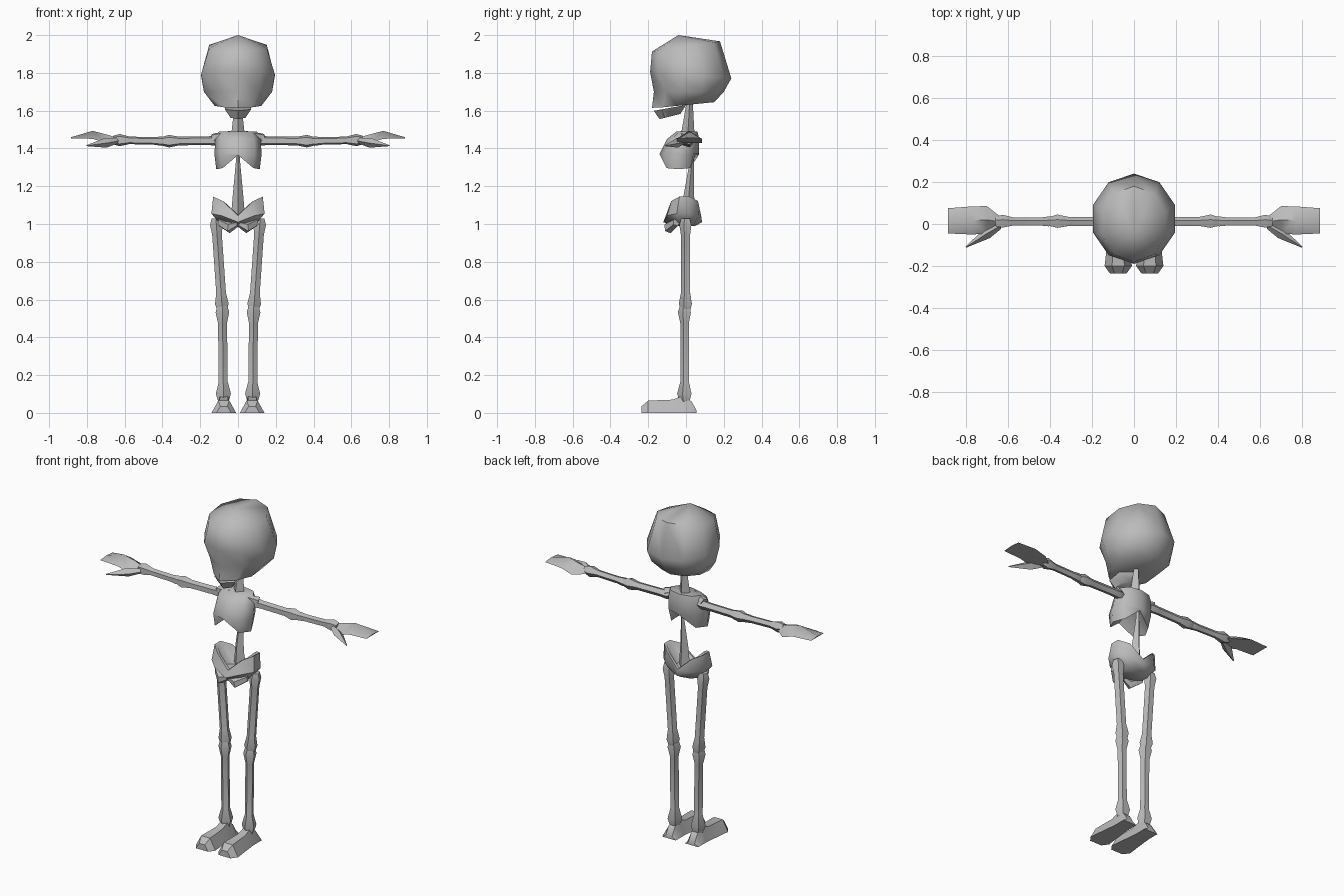
import bpy, bmesh
from math import cos, sin, pi, radians
from mathutils import Vector

if "Cube" in bpy.data.objects:
    bpy.data.objects.remove(bpy.data.objects["Cube"], do_unlink=True)

GREY = (0.5, 0.5, 0.5, 1)
bone_grey = bpy.data.materials.new("bone_grey")
bone_grey.use_nodes = True
bone_grey.diffuse_color = GREY
bone_grey.node_tree.nodes["Principled BSDF"].inputs["Base Color"].default_value = GREY


def loft(name, rings, start=None, end=None, side=1, angle=50):
    """Skin closed rings of points; each end is capped flat or drawn to an apex."""
    bm = bmesh.new()
    loops = [[bm.verts.new((side * x, y, z)) for x, y, z in ring] for ring in rings]
    count = len(loops[0])
    for lower, upper in zip(loops, loops[1:]):
        for i in range(count):
            j = (i + 1) % count
            bm.faces.new((lower[i], lower[j], upper[j], upper[i]))
    for loop, apex in ((loops[0], start), (loops[-1], end)):
        if apex is None:
            bm.faces.new(loop)
        else:
            tip = bm.verts.new(apex)
            for i in range(count):
                bm.faces.new((loop[i], loop[(i + 1) % count], tip))
    bmesh.ops.recalc_face_normals(bm, faces=bm.faces[:])

    mesh = bpy.data.meshes.new(name)
    bm.to_mesh(mesh)
    bm.free()
    mesh.materials.append(bone_grey)
    obj = bpy.data.objects.new(name, mesh)
    bpy.context.collection.objects.link(obj)
    bpy.ops.object.select_all(action='DESELECT')
    obj.select_set(True)
    bpy.context.view_layer.objects.active = obj
    bpy.ops.object.shade_smooth_by_angle(angle=radians(angle))


def ring(z, wide, front, back, sides=10, slope=0, lift=0, nose=0):
    """Level oval; slope tilts it backwards, lift raises its flanks, nose pulls the front point."""
    middle, depth = (front + back) / 2, (back - front) / 2
    points = []
    for i in range(sides):
        turn = 2 * pi * i / sides
        y = middle - depth * cos(turn)
        flank = min(1, 1.3 * abs(sin(turn)))
        points.append(Vector((wide * sin(turn), y, z + slope * y + lift * flank)))
    points[0].y -= nose
    return points


def tube(name, stations, sides=5, side=1):
    """Faceted tube through pairs of centre and radius."""
    centres = [Vector(centre) for centre, radius in stations]
    turn = (centres[-1] - centres[0]).to_track_quat('Z', 'Y')
    rings = []
    for centre, (_, radius) in zip(centres, stations):
        angles = [2 * pi * k / sides for k in range(sides)]
        rings.append([centre + turn @ Vector((radius * cos(a), radius * sin(a), 0)) for a in angles])
    loft(name, rings, side=side, angle=40)


def long_bone(name, start, end, girth, start_knob, end_knob, side):
    """Straight shaft that swells into a knob near each end."""
    a, b = Vector(start), Vector(end)
    along = (b - a).normalized()
    tube(name, [
        (a, start_knob * 0.7),
        (a + along * start_knob, start_knob),
        (a + along * start_knob * 2.5, girth),
        (b - along * end_knob * 2.5, girth),
        (b - along * end_knob, end_knob),
        (b, end_knob * 0.7),
    ], side=side)


# Skull: crown, brow, cheeks with nose bridge, tooth line
loft("skull", [
    ring(1.94, 0.16, -0.18, 0.18, slope=0.15),
    ring(1.79, 0.205, -0.19, 0.24, slope=-0.08),
    ring(1.7, 0.19, -0.14, 0.2, nose=0.03),
    ring(1.63, 0.13, -0.15, 0.15, slope=0.1, nose=0.03),
], start=(0, -0.04, 2), angle=60)

# Jaw
loft("jaw", [
    ring(1.63, 0.08, -0.17, 0, sides=6, slope=0.18),
    ring(1.59, 0.045, -0.14, -0.03, sides=6, slope=0.25),
])

# Spine
tube("neck", [((0, 0.02, 1.66), 0.015), ((0, 0.01, 1.48), 0.035)], sides=4)
tube("lower_spine", [((0, 0.03, 1.4), 0.01), ((0, 0.03, 1.32), 0.012),
                     ((0, 0.015, 1.15), 0.028), ((0, 0.015, 1.05), 0.036)], sides=4)

# Rib cage, arched along its lower edge and hollow beneath
loft("rib_cage", [
    ring(1.49, 0.1, -0.05, 0.06, sides=8),
    ring(1.45, 0.12, -0.1, 0.07, sides=8),
    ring(1.37, 0.125, -0.14, 0.07, sides=8),
    ring(1.365, 0.115, -0.13, 0.05, sides=8, lift=-0.075),
], end=(0, -0.04, 1.4), angle=60)

# Pelvis: an open bowl whose rim dips at the front and the back
loft("pelvis", [
    ring(1.03, 0.07, -0.05, 0.03),
    ring(1.05, 0.12, -0.08, 0.065, lift=0.085),
    ring(1.045, 0.138, -0.095, 0.08, lift=0.1),
    ring(1.01, 0.148, -0.12, 0.085, lift=0.045),
    ring(0.99, 0.09, -0.07, 0.05),
])

for label, side in (("left", 1), ("right", -1)):
    # Pubic branch
    tube(label + "_pubis", [((0, -0.09, 1), 0.015), ((0.045, -0.09, 0.98), 0.03),
                            ((0.1, -0.05, 1.01), 0.022)], side=side)

    # Collar and arm
    tube(label + "_collar", [((0.04, -0.03, 1.48), 0.014), ((0.13, 0.01, 1.455), 0.026)], side=side)
    long_bone(label + "_upper_arm", (0.09, 0.01, 1.442), (0.4, 0.01, 1.438), 0.024, 0.028, 0.035, side)
    long_bone(label + "_forearm", (0.38, 0.01, 1.438), (0.66, 0.01, 1.445), 0.021, 0.026, 0.034, side)

    # Hand: diamond sections along x, from wrist to flat finger blade
    palm = []
    for x, middle, half, z, thick in ((0.63, 0.01, 0.02, 1.44, 0.015), (0.7, 0.02, 0.065, 1.445, 0.03),
                                      (0.77, 0.017, 0.067, 1.465, 0.028), (0.885, 0.015, 0.06, 1.455, 0.004)):
        palm.append([(x, middle - half, z - thick / 2), (x, middle, z + thick),
                     (x, middle + half, z - thick / 2), (x, middle, z - thick / 2)])
    loft(label + "_hand", palm, side=side)
    tube(label + "_thumb", [((0.64, -0.01, 1.44), 0.015), ((0.7, -0.045, 1.43), 0.026),
                            ((0.8, -0.11, 1.415), 0.003)], sides=4, side=side)

    # Leg
    long_bone(label + "_thigh", (0.117, 0, 1.03), (0.083, 0, 0.54), 0.027, 0.035, 0.038, side)
    long_bone(label + "_shin", (0.083, -0.005, 0.57), (0.077, -0.005, 0.06), 0.025, 0.038, 0.042, side)

    # Foot: tapered sections from heel to toes
    foot = []
    for y, wide, high in ((0.055, 0.045, 0.015), (0.03, 0.045, 0.06), (-0.02, 0.045, 0.09),
                          (-0.07, 0.05, 0.07), (-0.2, 0.065, 0.065), (-0.235, 0.04, 0.035)):
        foot.append([(0.075 - wide, y, 0), (0.075 + wide, y, 0),
                     (0.075 + wide * 0.45, y, high), (0.075 - wide * 0.45, y, high)])
    loft(label + "_foot", foot, side=side, angle=35)
